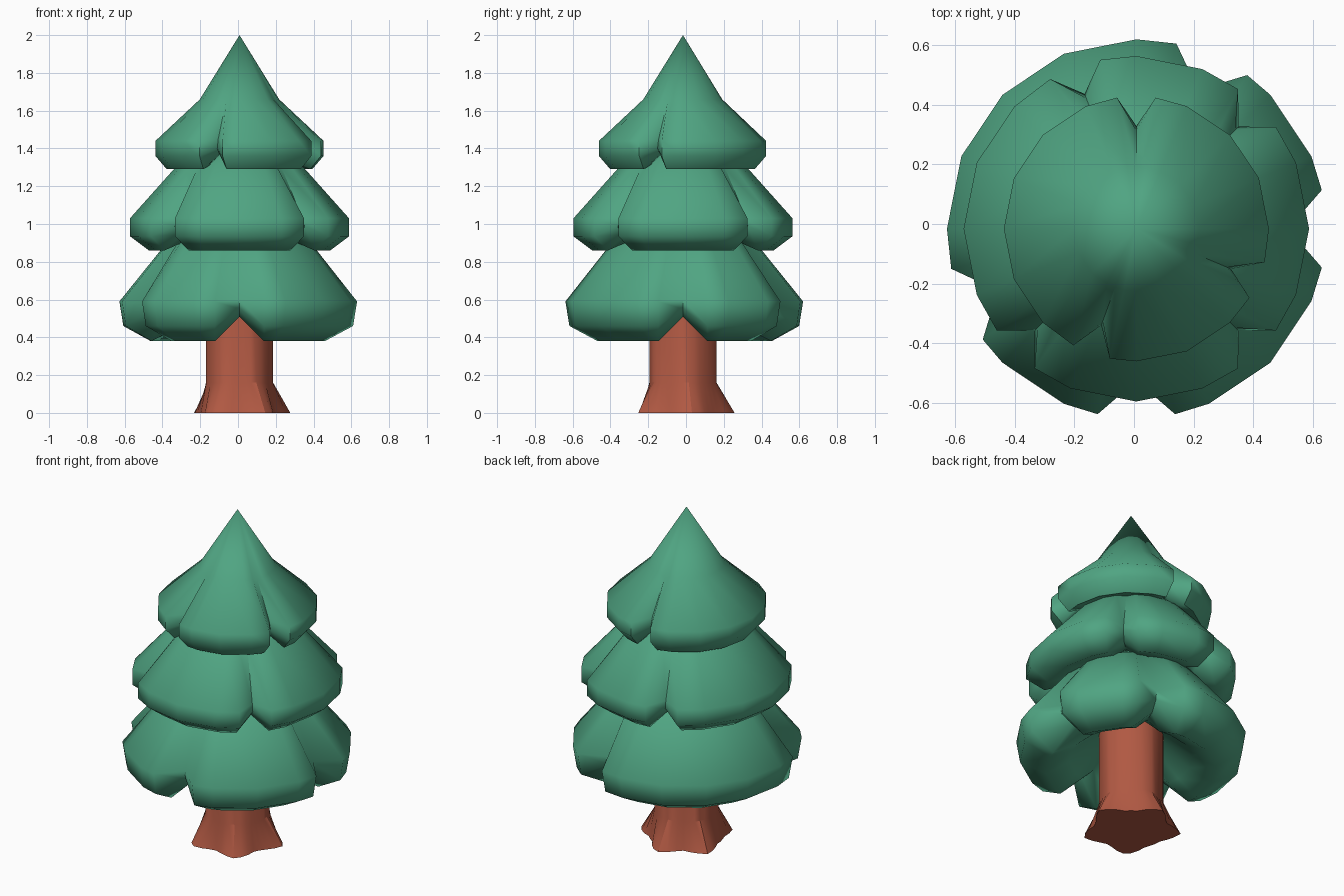
import bpy, bmesh, math

if "Cube" in bpy.data.objects:
    bpy.data.objects.remove(bpy.data.objects["Cube"])

CX, CY = 0.008, -0.016


def material(name, rgb):
    m = bpy.data.materials.new(name)
    m.diffuse_color = (*rgb, 1)
    m.use_nodes = True
    m.node_tree.nodes["Principled BSDF"].inputs["Base Color"].default_value = m.diffuse_color
    return m


GREEN = material("needle green", (0.08, 0.375, 0.225))
BROWN = material("red brown bark", (0.44, 0.10, 0.056))


def loft(name, rings, mat, smooth):
    """Skin closed rings of points listed from top to bottom, with capped ends."""
    bm = bmesh.new()
    loops = [[bm.verts.new(p) for p in ring] for ring in rings]
    n = len(rings[0])
    for a, b in zip(loops, loops[1:]):
        for i in range(n):
            j = (i + 1) % n
            bm.faces.new((a[i], b[i], b[j], a[j]))
    bm.faces.new(loops[0])
    bm.faces.new(loops[-1][::-1])
    bmesh.ops.remove_doubles(bm, verts=bm.verts, dist=0.0005)
    bmesh.ops.recalc_face_normals(bm, faces=bm.faces)
    me = bpy.data.meshes.new(name)
    bm.to_mesh(me)
    bm.free()
    me.materials.append(mat)
    ob = bpy.data.objects.new(name, me)
    bpy.context.collection.objects.link(ob)
    bpy.ops.object.select_all(action='DESELECT')
    bpy.context.view_layer.objects.active = ob
    ob.select_set(True)
    bpy.ops.object.shade_smooth_by_angle(angle=math.radians(smooth))
    return ob


def tier(name, lobe, valley, notches, width):
    """Skirt of drooping lobes, split by creases at the notch angles."""
    rmax = max(r for r, z in lobe)
    clear = math.degrees(math.asin(width / rmax)) + 5
    cols = []                       # (angle, side): side 0 crease, +-1 lobe edge, None lobe
    for k in range(16):
        a = k * 22.5
        if all(abs((a - n + 180) % 360 - 180) > clear for n in notches):
            cols.append((a, None, a))
    for n in notches:
        for s in (-1, 0, 1):
            cols.append((n + s * clear * 0.7, s, n))
    cols.sort(key=lambda c: c[0] % 360 if not (c[0] < 0) else c[0] + 360)
    rings = []
    for i, (lp, vp) in enumerate(zip(lobe, valley)):
        ring = []
        for a, s, n in cols:
            r, z = vp if s == 0 else lp
            if s in (-1, 1):
                # below the rim the lobe edge keeps its distance from the crease
                ref = r if 3 <= i <= 4 else rmax
                a = n + s * math.degrees(math.asin(width / ref))
            t = math.radians(a)
            ring.append((CX + r * math.cos(t), CY + r * math.sin(t), z))
        rings.append(ring)
    return loft(name, rings, GREEN, 62)


# Foliage, bottom to top
tier("lower_branches",
     [(.14, 1.06), (.37, .92), (.636, .59), (.615, .46), (.47, .38), (.34, .45), (.17, .60)],
     [(.14, 1.06), (.36, .90), (.51, .60), (.50, .55), (.42, .51), (.32, .52), (.17, .60)],
     [0, 66, 204, 270], 0.13)
tier("middle_branches",
     [(.14, 1.46), (.33, 1.31), (.58, 1.03), (.58, .935), (.48, .86), (.35, .91), (.17, 1.05)],
     [(.14, 1.46), (.32, 1.29), (.47, 1.03), (.485, .99), (.43, .945), (.33, .96), (.17, 1.05)],
     [45, 111, 225, 315], 0.09)
tier("top_branches",
     [(0, 2.0), (.21, 1.66), (.445, 1.44), (.445, 1.36), (.385, 1.29), (.27, 1.33), (.12, 1.45)],
     [(0, 2.0), (.21, 1.65), (.33, 1.45), (.345, 1.40), (.31, 1.37), (.25, 1.38), (.12, 1.45)],
     [90, 250, 337], 0.065)

# Trunk with root points at its foot
ROOTS = [12, 88, 150, 236, 302]


def trunk_ring(z, flare):
    ring = []
    for k in range(36):
        a = k * 10
        near = min(abs((a - n + 180) % 360 - 180) for n in ROOTS)
        r = 0.178 + flare * (0.03 + 0.07 * max(0, 1 - near / 28))
        t = math.radians(a)
        ring.append((CX + r * math.cos(t), CY + r * math.sin(t), z))
    return ring


loft("trunk", [trunk_ring(0.9, 0), trunk_ring(0.16, 0), trunk_ring(0, 1)], BROWN, 30)
